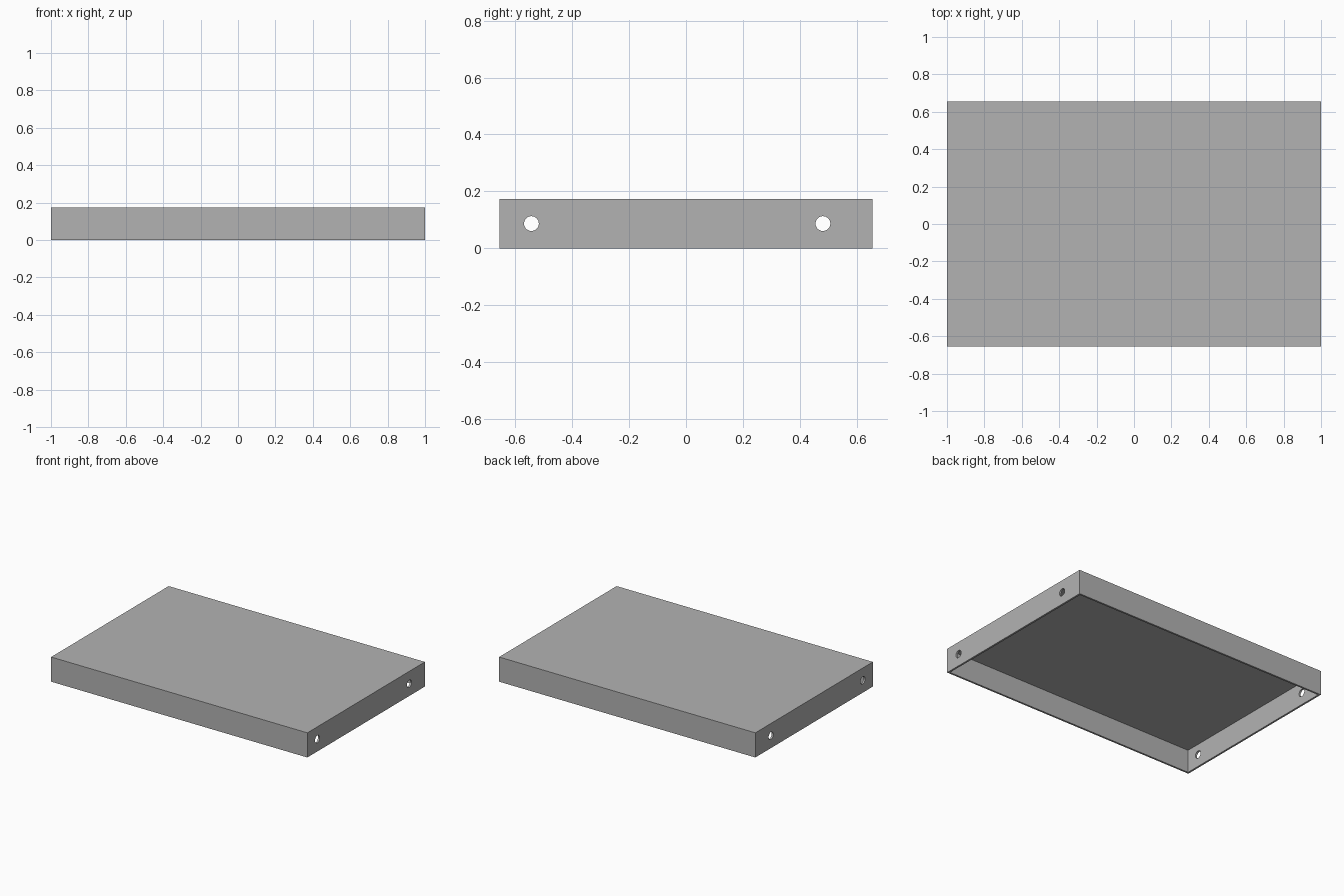
import bpy
import bmesh
from mathutils import Matrix, Vector

LENGTH, DEPTH, HEIGHT = 2.0, 1.31, 0.174
WALL = 0.013
HOLE_RADIUS = 0.026
HOLE_Y = (-0.543, 0.481)

cube = bpy.data.objects.get("Cube")
if cube:
    bpy.data.objects.remove(cube, do_unlink=True)

grey = bpy.data.materials.new("plain_grey")
grey.use_nodes = True
colour = (0.45, 0.45, 0.45, 1)
grey.diffuse_color = colour
grey.node_tree.nodes["Principled BSDF"].inputs["Base Color"].default_value = colour


def make_object(name, bm):
    mesh = bpy.data.meshes.new(name)
    bm.to_mesh(mesh)
    bm.free()
    mesh.materials.append(grey)
    obj = bpy.data.objects.new(name, mesh)
    bpy.context.collection.objects.link(obj)
    return obj


def add_box(bm, size, centre):
    matrix = Matrix.Translation(centre) @ Matrix.Diagonal((*size, 1))
    bmesh.ops.create_cube(bm, size=1, matrix=matrix)


def cut(target, cutter):
    cutter.hide_render = True
    mod = target.modifiers.new(cutter.name, 'BOOLEAN')
    mod.operation = 'DIFFERENCE'
    mod.solver = 'EXACT'
    mod.object = cutter
    bpy.context.view_layer.objects.active = target
    bpy.ops.object.modifier_apply(modifier=mod.name)
    bpy.data.objects.remove(cutter, do_unlink=True)


# Outer block
bm = bmesh.new()
add_box(bm, (LENGTH, DEPTH, HEIGHT), Vector((0, 0, HEIGHT / 2)))
tray = make_object("shelf_tray", bm)

# Hollow, open at the underside
bm = bmesh.new()
add_box(bm, (LENGTH - 2 * WALL, DEPTH - 2 * WALL, HEIGHT),
        Vector((0, 0, HEIGHT / 2 - WALL)))
cut(tray, make_object("hollow_cutter", bm))

# Round mounting holes through both end walls
for y in HOLE_Y:
    bm = bmesh.new()
    matrix = Matrix.Translation((0, y, HEIGHT / 2)) @ Matrix.Rotation(1.5707963, 4, 'Y')
    bmesh.ops.create_cone(bm, cap_ends=True, segments=32, radius1=HOLE_RADIUS,
                          radius2=HOLE_RADIUS, depth=LENGTH * 1.2, matrix=matrix)
    cut(tray, make_object("hole_cutter", bm))

# Smooth the hole walls, keep the box edges sharp
bpy.ops.object.select_all(action='DESELECT')
tray.select_set(True)
bpy.context.view_layer.objects.active = tray
bpy.ops.object.shade_smooth_by_angle()
